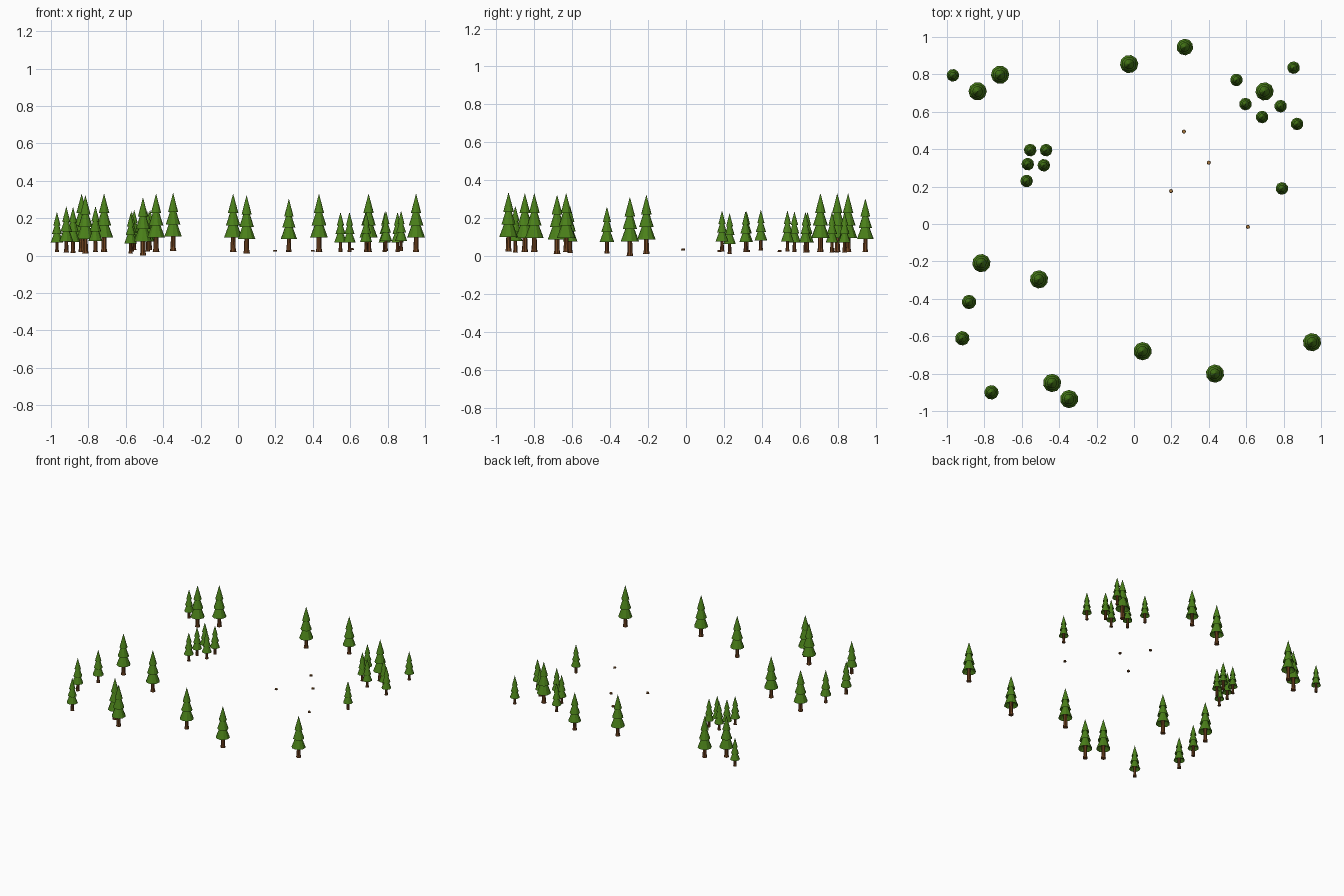
import bpy, bmesh
from math import pi, sin, cos

if "Cube" in bpy.data.objects:
    bpy.data.objects.remove(bpy.data.objects["Cube"])


def material(name, rgb):
    m = bpy.data.materials.new(name)
    m.diffuse_color = (*rgb, 1)
    m.use_nodes = True
    m.node_tree.nodes["Principled BSDF"].inputs["Base Color"].default_value = m.diffuse_color
    return m


GREEN = material("needles", (0.07, 0.22, 0.01))
BROWN = material("bark", (0.17, 0.06, 0.015))
WOOD = material("cut_wood", (0.42, 0.2, 0.05))


def lathe(bm, profile, sides, mat, turn=0.0):
    """Faceted solid of revolution from (radius, z) points, capped at both ends."""
    rings = []
    for r, z in profile:
        n = 1 if r == 0 else sides
        rings.append([bm.verts.new((r * cos(turn + 2 * pi * i / sides),
                                    r * sin(turn + 2 * pi * i / sides), z)) for i in range(n)])
    faces = []
    for a, b in zip(rings, rings[1:]):
        for i in range(sides):
            j = (i + 1) % sides
            loop = [a[i % len(a)], a[j % len(a)], b[j % len(b)], b[i % len(b)]]
            faces.append(bm.faces.new(list(dict.fromkeys(loop))))
    for ring, flip in ((rings[0], True), (rings[-1], False)):
        if len(ring) > 1:
            faces.append(bm.faces.new(ring[::-1] if flip else ring))
    for f in faces:
        f.material_index = mat


def finish(bm, name, mats):
    me = bpy.data.meshes.new(name)
    bm.to_mesh(me)
    bm.free()
    for m in mats:
        me.materials.append(m)
    return me


# Pine: flared trunk and three tiers of branches
bm = bmesh.new()
lathe(bm, [(0.018, 0), (0.014, 0.02), (0.012, 0.10)], 8, 0)
lathe(bm, [(0.020, 0.100), (0.049, 0.076), (0.016, 0.165)], 10, 1)
lathe(bm, [(0.016, 0.162), (0.039, 0.142), (0.012, 0.225)], 10, 1, pi / 10)
lathe(bm, [(0.010, 0.224), (0.028, 0.208), (0, 0.312)], 10, 1)
pine = finish(bm, "pine", [BROWN, GREEN])

# Stump: short cut trunk
bm = bmesh.new()
lathe(bm, [(0.011, 0), (0.009, 0.010)], 8, 0)
bm.faces.ensure_lookup_table()
bm.faces[-1].material_index = 1
stump = finish(bm, "stump", [BROWN, WOOD])


def place(mesh, name, x, y, z, s=1.0, turn=0.0):
    ob = bpy.data.objects.new(name, mesh)
    ob.location = (x, y, z)
    ob.scale = (s, s, s)
    ob.rotation_euler.z = turn
    bpy.context.collection.objects.link(ob)


tall = [(-.836, .709, .02), (-.716, .798, .02), (-.026, .855, .02), (.698, .709, .02),
        (-.816, -.209, .012), (-.508, -.296, 0), (-.438, -.85, .02), (-.347, -.936, .025),
        (.046, -.68, .012), (.433, -.80, .02), (.952, -.632, .02)]
middle = [(-.882, -.417, .014), (-.918, -.611, .016), (-.762, -.90, .018)]
small = [(-.968, .795, .018), (.548, .77, .018), (.853, .836, .018), (.596, .641, .018),
         (.784, .63, .018), (.685, .572, .02), (.872, .535, .025), (.791, .19, .025),
         (-.555, .395, .03), (-.47, .395, .03), (-.568, .32, .022), (-.482, .314, .022),
         (-.574, .23, .012)]
stumps = [(.267, .494, .021), (.4, .328, .021), (.198, .176, .021), (.609, -.015, .030)]

for n, (label, spots, s) in enumerate((("tall_pine", tall, 1), ("middle_pine", middle, .79),
                                       ("small_pine", small, .69))):
    for i, p in enumerate(spots):
        place(pine, f"{label}_{i + 1}", *p, s, i * 1.3 + n)
place(pine, "back_pine", .272, .946, .02, .91, .4)
for i, p in enumerate(stumps):
    place(stump, f"stump_{i + 1}", *p)
